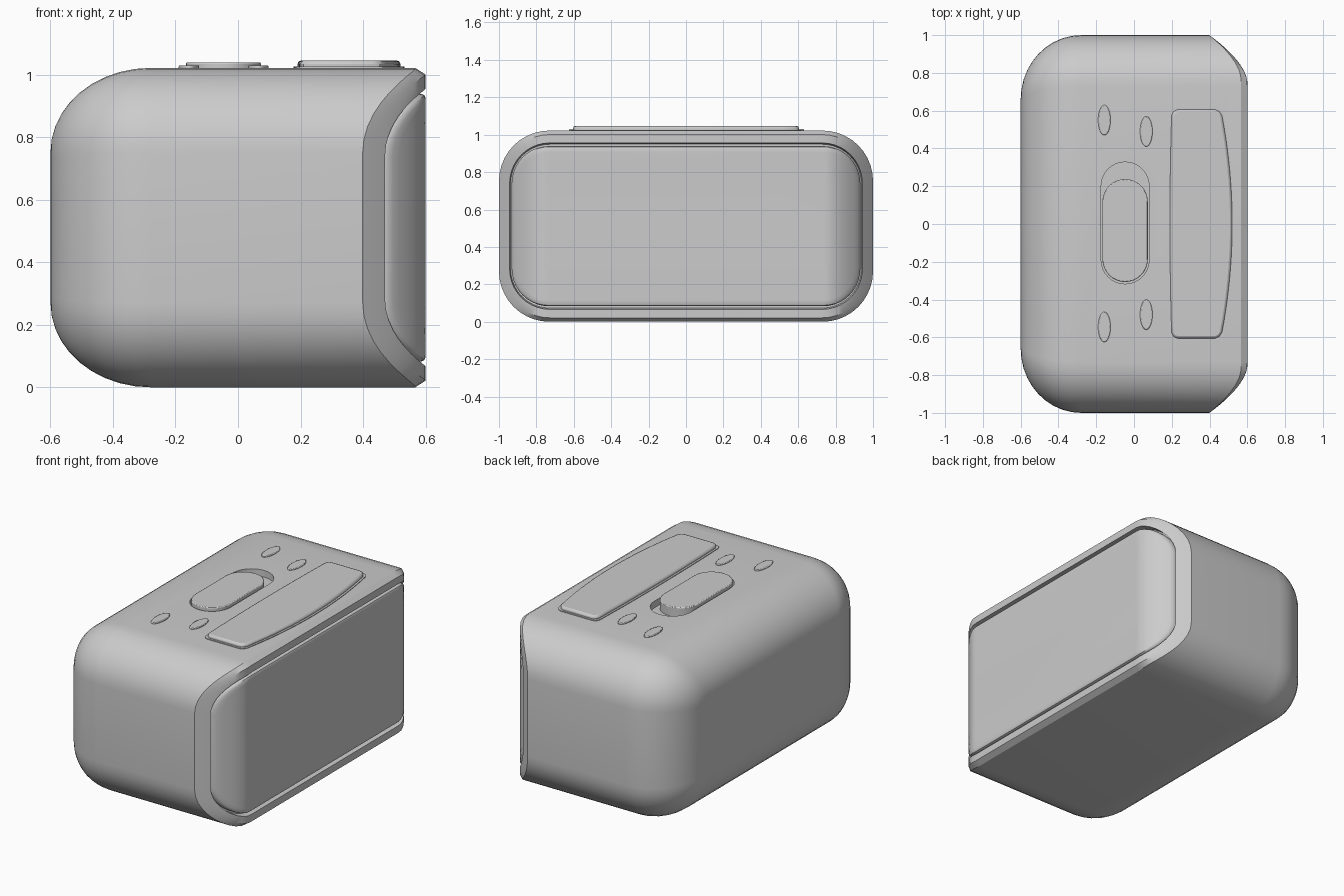
import bpy, bmesh
from math import sin, cos, pi

if "Cube" in bpy.data.objects:
    bpy.data.objects.remove(bpy.data.objects["Cube"])

CZ = 0.511   # height of the body's long axis
SEG = 10     # segments per rounded corner


def front_x(y):
    """Front face depth: flat in the middle, swept back at both sides."""
    t = max(0.0, abs(y) - 0.75)
    return 0.6 - 0.115 * (t / 0.18) ** 1.7


def ring(hy, hz, r, xf):
    """Rounded rectangle in the yz plane, with x given as a function of y."""
    pts = []
    for k, (sy, sz) in enumerate([(1, 1), (-1, 1), (-1, -1), (1, -1)]):
        for i in range(SEG + 1):
            a = (k + i / SEG) * pi / 2
            y = sy * (hy - r) + r * cos(a)
            z = sz * (hz - r) + r * sin(a)
            pts.append((xf(y), y, CZ + z))
    return pts


def finish(name, bm, bevel=0.0):
    bmesh.ops.remove_doubles(bm, verts=bm.verts, dist=1e-5)
    bmesh.ops.recalc_face_normals(bm, faces=bm.faces)
    me = bpy.data.meshes.new(name)
    bm.to_mesh(me)
    bm.free()
    ob = bpy.data.objects.new(name, me)
    bpy.context.collection.objects.link(ob)
    if bevel:
        m = ob.modifiers.new("soft_edge", 'BEVEL')
        m.width, m.segments, m.limit_method, m.angle_limit = bevel, 2, 'ANGLE', 1.0
    return ob


def loft(name, rings):
    bm = bmesh.new()
    vs = [[bm.verts.new(p) for p in r] for r in rings]
    n = len(vs[0])
    for a, b in zip(vs, vs[1:]):
        for i in range(n):
            bm.faces.new((a[i], a[(i + 1) % n], b[(i + 1) % n], b[i]))
    bm.faces.new(vs[0])
    bm.faces.new(vs[-1])
    return finish(name, bm)


def prism(name, pts, z0, z1, bevel=0.0):
    bm = bmesh.new()
    f = bm.faces.new([bm.verts.new((x, y, z0)) for x, y in pts])
    ext = bmesh.ops.extrude_face_region(bm, geom=[f])
    for v in ext["geom"]:
        if isinstance(v, bmesh.types.BMVert):
            v.co.z = z1
    return finish(name, bm, bevel)


def stadium(cx, hw, y0, y1, n=16):
    pts = [(cx + hw * cos(pi * i / n), y1 - hw + hw * sin(pi * i / n)) for i in range(n + 1)]
    return pts + [(cx - hw * cos(pi * i / n), y0 + hw - hw * sin(pi * i / n)) for i in range(n + 1)]


def bar_outline(g):
    """Bowed bar with rounded corners, grown outwards by g."""
    h, c = 0.605 + g, 0.03
    def right(y): return 0.52 + g - 0.06 * (y / 0.605) ** 2
    def left(y): return 0.19 - g + 0.01 * (y / 0.605) ** 2
    ys = [-(h - c) + 2 * (h - c) * i / 20 for i in range(21)]
    k = c * 0.3
    pts = [(right(y), y) for y in ys] + [(right(h) - k, h - k), (right(h) - c, h)]
    pts += [(left(h) + c, h), (left(h) + k, h - k)] + [(left(y), y) for y in reversed(ys)]
    return pts + [(left(h) + k, k - h), (left(h) + c, -h), (right(h) - c, -h), (right(h) - k, k - h)]


# Body: rounded back, straight sleeve, chamfered rim and sunken groove at the front
rings = []
for i in range(11):
    a = pi / 2 * i / 10
    d = 1 - sin(a)
    x = -0.28 - 0.32 * cos(a)
    rings.append(ring(1 - 0.34 * d, 0.511 - 0.27 * d, 0.27 - 0.25 * d, lambda y, x=x: x))
rings += [
    ring(1.0, 0.511, 0.27, lambda y: front_x(y * 0.975) - 0.033),
    ring(0.977, 0.49, 0.25, front_x),
    ring(0.943, 0.445, 0.215, front_x),
    ring(0.937, 0.438, 0.208, lambda y: front_x(y) - 0.045),
    ring(0.72, 0.25, 0.02, lambda y: 0.555),
]
body = loft("body", rings)

# Recess for the slide switch
cutter = prism("recess_cutter", stadium(-0.047, 0.127, -0.317, 0.328), 0.98, 1.1)
cutter.hide_render = True
cutter.hide_viewport = True
cut = body.modifiers.new("recess", 'BOOLEAN')
cut.object, cut.operation, cut.solver = cutter, 'DIFFERENCE', 'EXACT'

# Front panel following the swept-back face
prof = [(0.0, -0.04), (0.0, -0.012), (0.004, -0.004), (0.012, 0.0)]
prof += [(0.012 + 0.02 * i, 0.0) for i in range(1, 10)]
panel = loft("front_panel", [
    ring(0.932 - d, 0.428 - d, max(0.2 - d, 0.0), lambda y, o=o: front_x(y) + o) for d, o in prof])

# Top controls
parts = [body, panel]
parts.append(prism("slide_switch", stadium(-0.047, 0.12, -0.307, 0.238), 0.97, 1.04, 0.005))
parts.append(prism("top_bar_seat", bar_outline(0.012), 1.0, 1.026))
parts.append(prism("top_bar", bar_outline(0.0), 1.0, 1.046, 0.012))
for i, (x, y) in enumerate([(-0.157, 0.55), (-0.157, -0.545), (0.065, 0.49), (0.065, -0.48)]):
    oval = [(x + 0.033 * cos(2 * pi * k / 32), y + 0.08 * sin(2 * pi * k / 32)) for k in range(32)]
    parts.append(prism(f"button_{i + 1}", oval, 1.0, 1.03, 0.004))

# Smooth shading with crisp creases
for ob in parts:
    bpy.ops.object.select_all(action='DESELECT')
    ob.select_set(True)
    bpy.context.view_layer.objects.active = ob
    bpy.ops.object.shade_smooth_by_angle(angle=0.5)
